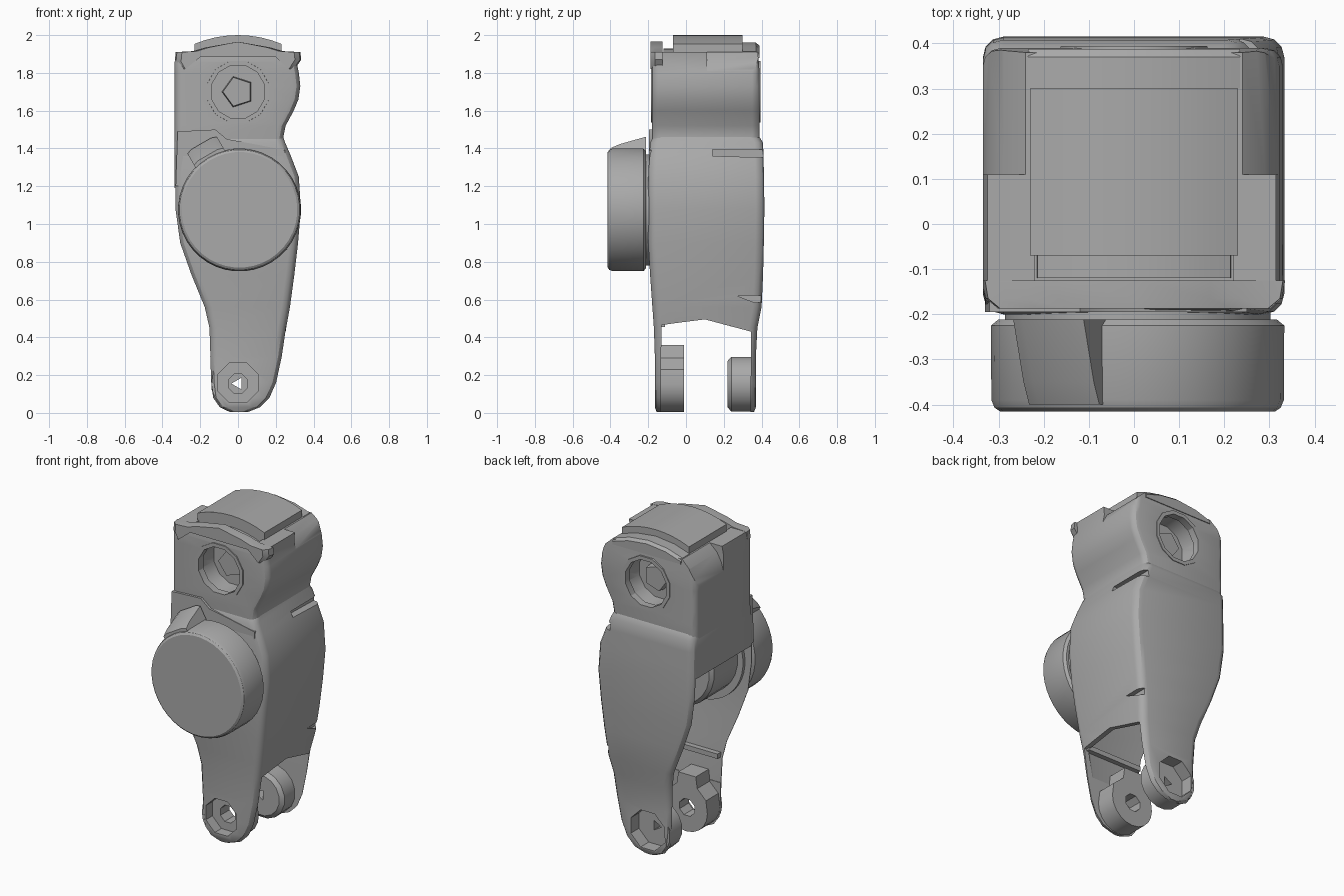
import bpy, bmesh, math
from mathutils import Vector

if "Cube" in bpy.data.objects:
    bpy.data.objects.remove(bpy.data.objects["Cube"], do_unlink=True)

metal = bpy.data.materials.new("grey_metal")
metal.use_nodes = True
grey = (0.4, 0.4, 0.4, 1)
metal.diffuse_color = grey
metal.node_tree.nodes["Principled BSDF"].inputs["Base Color"].default_value = grey


def skin(name, rings):
    """Closed skin over rings that all have the same point count."""
    bm = bmesh.new()
    vs = [[bm.verts.new(p) for p in ring] for ring in rings]
    n = len(vs[0])
    for a, b in zip(vs, vs[1:]):
        for i in range(n):
            j = (i + 1) % n
            bm.faces.new((a[i], a[j], b[j], b[i]))
    bm.faces.new(vs[0][::-1])
    bm.faces.new(vs[-1])
    bmesh.ops.recalc_face_normals(bm, faces=bm.faces)
    me = bpy.data.meshes.new(name)
    bm.to_mesh(me)
    bm.free()
    ob = bpy.data.objects.new(name, me)
    bpy.context.collection.objects.link(ob)
    me.materials.append(metal)
    return ob


def prism(name, pts, a, b, axis="y"):
    if axis == "y":
        return skin(name, [[(x, d, z) for x, z in pts] for d in (a, b)])
    return skin(name, [[(d, y, z) for y, z in pts] for d in (a, b)])


def box(name, x0, x1, y0, y1, z0, z1):
    return prism(name, [(x0, z0), (x1, z0), (x1, z1), (x0, z1)], y0, y1)


def disc(name, x, z, steps, n=32):
    """Turned part along y; steps are (y, radius)."""
    ang = [2 * math.pi * (i + 0.5) / n for i in range(n)]
    return skin(name, [[(x + r * math.cos(t), y, z + r * math.sin(t)) for t in ang]
                       for y, r in steps])


def loft(name, rows, radius):
    """Rounded rectangles stacked in z; rows are (z, x0, x1, y0, y1)."""
    rings = []
    for z, x0, x1, y0, y1 in rows:
        r = min(radius, (x1 - x0) * 0.4)
        ring = []
        for k, (cx, cy) in enumerate([(x1 - r, y1 - r), (x0 + r, y1 - r),
                                      (x0 + r, y0 + r), (x1 - r, y0 + r)]):
            for s in range(4):
                t = math.pi / 2 * (k + s / 3)
                ring.append((cx + r * math.cos(t), cy + r * math.sin(t), z))
        rings.append(ring)
    return skin(name, rings)


def cut(ob, *cutters):
    for c in cutters:
        m = ob.modifiers.new("cut", "BOOLEAN")
        m.operation, m.solver, m.object = "DIFFERENCE", "EXACT", c
        bpy.context.view_layer.objects.active = ob
        bpy.ops.object.modifier_apply(modifier=m.name)
    for c in cutters:
        bpy.data.objects.remove(c, do_unlink=True)


# Lower housing: tapered shell, open on one side and forked at the bottom
body = [(0.005, -0.05, 0.06, -0.155, 0.36), (0.03, -0.1, 0.12, -0.165, 0.37),
        (0.08, -0.135, 0.17, -0.165, 0.37), (0.16, -0.145, 0.205, -0.165, 0.37),
        (0.3, -0.15, 0.235, -0.165, 0.37), (0.45, -0.155, 0.255, -0.17, 0.378),
        (0.56, -0.18, 0.275, -0.178, 0.4), (0.73, -0.25, 0.298, -0.19, 0.408),
        (0.9, -0.31, 0.318, -0.2, 0.412), (1.08, -0.335, 0.333, -0.2, 0.415),
        (1.25, -0.335, 0.322, -0.2, 0.413), (1.36, -0.335, 0.28, -0.195, 0.41),
        (1.43, -0.335, 0.25, -0.19, 0.408), (1.46, -0.33, 0.24, -0.175, 0.39)]
housing = loft("housing", body, 0.045)
cavity = loft("cavity", [(z, -0.6, x1 - 0.03, y0 + 0.03, y1 - 0.03)
                         for z, x0, x1, y0, y1 in body[4:10] + [(1.19, 0, 0.325, -0.2, 0.41)]], 0.02)
arch = prism("arch", [(-0.135, -0.1), (0.34, -0.1), (0.345, 0.43), (0.1, 0.495),
                      (-0.02, 0.48), (-0.13, 0.465)], -0.6, 0.6, "x")
cut(housing, cavity, arch,
    disc("front_pocket", 0, 0.16, [(-0.3, 0.115), (-0.1, 0.115)], 8),
    disc("back_pocket", 0.005, 0.155, [(0.29, 0.125), (0.5, 0.125)], 8),
    prism("upper_slit", [(0.14, 1.395), (0.5, 1.395), (0.5, 1.35), (0.14, 1.36)], 0.235, 0.5, "x"),
    prism("lower_slit", [(0.27, 0.62), (0.36, 0.585), (0.5, 0.585), (0.5, 0.625)], 0.255, 0.5, "x"))

# Fork bosses
front_boss = prism("front_boss", [(0.145 * math.cos(t) + 0.005, 0.15 + 0.145 * math.sin(t))
                                  for t in [math.pi * (1 + i / 10) for i in range(11)]]
                   + [(0.14, 0.23), (0.07, 0.29), (0.06, 0.36), (-0.06, 0.36), (-0.07, 0.29),
                      (-0.13, 0.23)], -0.155, -0.01)
cut(front_boss, disc("pocket", 0, 0.16, [(-0.3, 0.115), (-0.1, 0.115)], 8),
    disc("pin_hole", 0, 0.155, [(-0.3, 0.055), (0.1, 0.055)], 8))
back_boss = disc("back_boss", 0.005, 0.152, [(0.22, 0.125), (0.24, 0.148), (0.36, 0.148)], 16)
cut(back_boss, disc("pocket", 0.005, 0.155, [(0.29, 0.125), (0.5, 0.125)], 8),
    disc("pin_hole", 0, 0.155, [(0.1, 0.035), (0.5, 0.035)], 3))

# Inside of the housing
disc("inner_motor", 0.0, 1.08, [(-0.18, 0.25), (0.08, 0.25), (0.1, 0.23)], 24)
box("inner_rib", -0.14, 0.24, -0.15, -0.11, 0.455, 0.485)

# Head block: round openings at front and back, rounded top corners at the back
head = loft("head", [(1.4, -0.335, 0.252, -0.175, 0.385), (1.45, -0.335, 0.238, -0.18, 0.39),
                     (1.52, -0.335, 0.252, -0.18, 0.39), (1.6, -0.335, 0.295, -0.18, 0.39),
                     (1.66, -0.335, 0.32, -0.18, 0.39), (1.73, -0.335, 0.33, -0.18, 0.39),
                     (1.8, -0.335, 0.322, -0.18, 0.39), (1.86, -0.335, 0.31, -0.18, 0.385),
                     (1.91, -0.325, 0.315, -0.17, 0.38)], 0.04)
corners = [prism("corner", [(s * x, z) for x, z in ((0.335, 1.76), (0.32, 1.81), (0.29, 1.865),
                                                    (0.235, 1.915), (0.235, 2), (0.5, 2), (0.5, 1.76))],
                 0.11, 0.6) for s in (-1, 1)]
cut(head, disc("front_opening", 0, 1.7, [(-0.3, 0.17), (-0.03, 0.15)], 12),
    disc("back_opening", 0, 1.7, [(0.25, 0.15), (0.5, 0.17)], 12),
    box("top_recess", -0.22, 0.22, -0.14, 0.31, 1.865, 2.1), *corners)

# Rings and hubs inside the head openings
for side, y0, y1, yh in (("front", -0.186, -0.14, -0.08), ("back", 0.394, 0.35, 0.3)):
    ring = disc(side + "_ring", 0, 1.7, [(y0, 0.168), (y1, 0.172)], 12)
    cut(ring, disc("bore", 0, 1.7, [(min(y0, y1) - 0.1, 0.145), (max(y0, y1) + 0.1, 0.145)], 12))
    disc(side + "_hub", 0, 1.7, [(yh, 0.08), (0.1, 0.1)], 5)

# Peaked front lip, domed back lip and arched cap on top of the head
lip = [(-0.31, 1.82), (-0.22, 1.885), (0.22, 1.885), (0.3, 1.82), (0.335, 1.87), (0.33, 1.91),
       (0.24, 1.915), (0.17, 1.935), (0, 1.965), (-0.17, 1.935), (-0.24, 1.915), (-0.33, 1.91),
       (-0.335, 1.86)]
skin("front_lip", [[(x * k, y, z) for x, z in lip]
                   for y, k in ((-0.187, 0.9), (-0.165, 0.98), (-0.125, 1))])
dome = [(-0.235, 1.88), (0.235, 1.88), (0.235, 1.912), (0.13, 1.945), (0, 1.96),
        (-0.13, 1.945), (-0.235, 1.912)]
skin("back_lip", [[(x, y, z - dz * (z > 1.9)) for x, z in dome]
                  for y, dz in ((0.3, 0), (0.37, 0), (0.388, 0.015))])
arc = [(0.23 * math.sin(t) / math.sin(0.4), 2 - 0.59 * (1 - math.cos(t)))
       for t in [0.4 - 0.1 * i for i in range(9)]]
prism("top_cap", [(-0.23, 1.86), (0.23, 1.86)] + arc, -0.07, 0.3)
prism("cap_step", [(-0.215, 1.86), (0.215, 1.86)] + [(x * 0.93, z - 0.07) for x, z in arc], -0.12, 0.3)

# Raised shoulder on the front
prism("front_shoulder", [(-0.33, 1.2), (0.25, 1.2), (0.25, 1.39), (0.1, 1.42), (-0.06, 1.45),
                         (-0.12, 1.5), (-0.32, 1.49)], -0.195, -0.15)

# Round motor cover with its neck and connector tab
disc("motor_cover", 0.008, 1.075, [(-0.415, 0.306), (-0.407, 0.318), (-0.39, 0.325),
                                   (-0.225, 0.326), (-0.212, 0.31)], 40)
disc("cover_neck", 0.008, 1.075, [(-0.22, 0.295), (-0.15, 0.295)], 40)
tab_out, tab_along = Vector((-0.5, 0.866)), Vector((0.866, 0.5))
tab_ring = []
for y, top in ((-0.4, 0.335), (-0.35, 0.36), (-0.212, 0.405)):
    pts = [Vector((0.008, 1.075)) + tab_out * h + tab_along * w
           for w, h in ((-0.09, 0.2), (0.09, 0.2), (0.09, top - 0.01), (0.06, top),
                        (-0.06, top), (-0.09, top - 0.01))]
    tab_ring.append([(p.x, y, p.y) for p in pts])
skin("connector_tab", tab_ring)

# Smooth shading with sharp edges kept
bpy.ops.object.select_all(action="DESELECT")
for ob in bpy.context.collection.objects:
    if ob.type == "MESH" and metal.name in ob.data.materials:
        ob.select_set(True)
        bpy.context.view_layer.objects.active = ob
bpy.ops.object.shade_smooth_by_angle(angle=math.radians(30))
